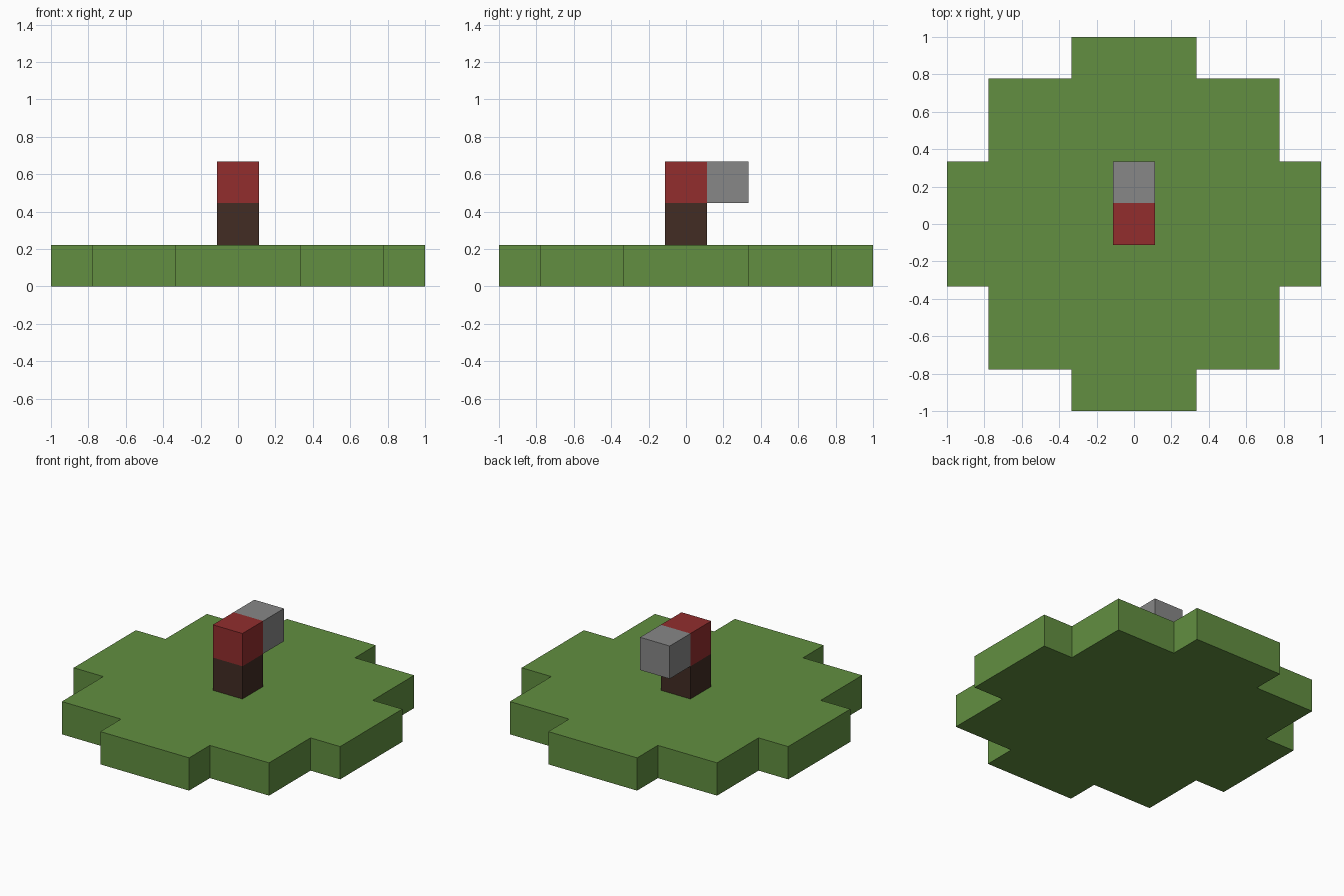
import bpy
import bmesh
from mathutils import Matrix, Vector

if "Cube" in bpy.data.objects:
    bpy.data.objects.remove(bpy.data.objects["Cube"], do_unlink=True)

UNIT = 2 / 9  # one block; the base is nine blocks wide


def make_material(name, colour):
    mat = bpy.data.materials.new(name)
    mat.use_nodes = True
    mat.diffuse_color = (*colour, 1)
    mat.node_tree.nodes["Principled BSDF"].inputs["Base Color"].default_value = (*colour, 1)
    return mat


def add_object(name, bm, mat):
    bmesh.ops.recalc_face_normals(bm, faces=bm.faces)
    mesh = bpy.data.meshes.new(name)
    bm.to_mesh(mesh)
    bm.free()
    mesh.materials.append(mat)
    obj = bpy.data.objects.new(name, mesh)
    bpy.context.collection.objects.link(obj)
    return obj


def add_block(name, y, z, mat):
    """One-unit cube, placed by its centre in block units."""
    bm = bmesh.new()
    bmesh.ops.create_cube(bm, size=UNIT)
    obj = add_object(name, bm, mat)
    obj.location = Vector((0, y, z)) * UNIT


green = make_material("grass green", (0.122, 0.275, 0.052))
brown = make_material("dark brown", (0.054, 0.025, 0.017))
red = make_material("brick red", (0.287, 0.027, 0.027))
grey = make_material("mid grey", (0.242, 0.242, 0.242))

# Stepped round base: a quarter outline turned four times, then extruded
quarter = [(4.5, 1.5), (3.5, 1.5), (3.5, 3.5), (1.5, 3.5), (1.5, 4.5)]
bm = bmesh.new()
outline = []
for turn in range(4):
    for x, y in quarter:
        for _ in range(turn):
            x, y = -y, x
        outline.append(bm.verts.new((x * UNIT, y * UNIT, 0)))
floor = bm.faces.new(outline)
top = bmesh.ops.extrude_face_region(bm, geom=[floor], use_keep_orig=True)
bmesh.ops.translate(bm, vec=(0, 0, UNIT),
                    verts=[v for v in top["geom"] if isinstance(v, bmesh.types.BMVert)])
add_object("grass_base", bm, green)

# Post, the block on top of it, and the block hung off its back
add_block("post", 0, 1.5, brown)
add_block("head_block", 0, 2.5, red)
add_block("back_block", 1, 2.5, grey)
